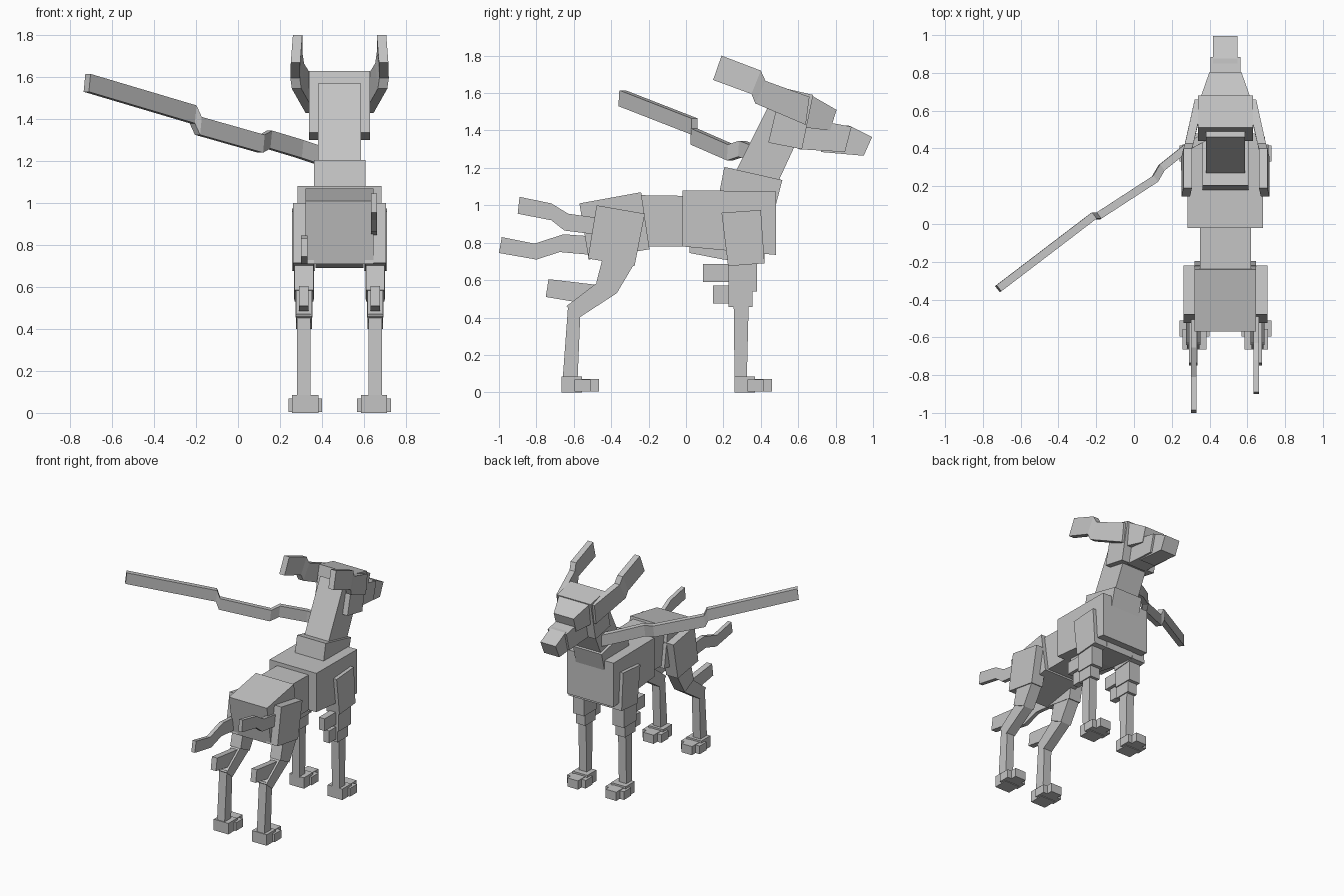
import bpy
import bmesh
from mathutils import Vector

cube = bpy.data.objects.get("Cube")
if cube:
    bpy.data.objects.remove(cube, do_unlink=True)

coat = bpy.data.materials.new("plain grey")
coat.use_nodes = True
grey = (.55, .55, .55, 1)
coat.diffuse_color = grey
coat.node_tree.nodes["Principled BSDF"].inputs["Base Color"].default_value = grey

MIDDLE = .484   # x of the animal's plane of symmetry
SIDES = (("right", -1), ("left", 1))


def finish(name, bm):
    """Turn a bmesh into a flat shaded object."""
    bmesh.ops.recalc_face_normals(bm, faces=bm.faces)
    mesh = bpy.data.meshes.new(name)
    bm.to_mesh(mesh)
    bm.free()
    mesh.materials.append(coat)
    obj = bpy.data.objects.new(name, mesh)
    bpy.context.collection.objects.link(obj)
    return obj


def prism(name, outline, thickness):
    """Extrude a 3D outline both ways along the thickness vector."""
    bm = bmesh.new()
    half = Vector(thickness) / 2
    near = [bm.verts.new(Vector(p) - half) for p in outline]
    far = [bm.verts.new(Vector(p) + half) for p in outline]
    bm.faces.new(near)
    bm.faces.new(far)
    for i in range(len(near)):
        j = (i + 1) % len(near)
        bm.faces.new((near[i], near[j], far[j], far[i]))
    return finish(name, bm)


def slab(name, width, *profile, offset=0):
    """Block with a side profile of (y, z) points, centred on the body."""
    return prism(name, [(MIDDLE + offset, y, z) for y, z in profile], (width, 0, 0))


def box(name, width, y0, y1, z0, z1, offset=0):
    return slab(name, width, (y0, z0), (y1, z0), (y1, z1), (y0, z1), offset=offset)


def ribbon(name, top, bottom, thickness):
    """Chain of flat segments between an upper and a lower 3D line."""
    bm = bmesh.new()
    half = Vector(thickness) / 2
    rings = []
    for t, b in zip(top, bottom):
        corners = (Vector(t) - half, Vector(t) + half, Vector(b) + half, Vector(b) - half)
        rings.append([bm.verts.new(c) for c in corners])
    for a, b in zip(rings, rings[1:]):
        for i in range(len(a)):
            j = (i + 1) % len(a)
            bm.faces.new((a[i], a[j], b[j], b[i]))
    bm.faces.new(rings[0])
    bm.faces.new(rings[-1])
    return finish(name, bm)


# Body
slab("chest", .4, (-.02, .78), (.48, .735), (.48, 1.075), (-.02, 1.08))
slab("brisket", .23, (.02, .745), (.2, .71), (.42, .69), (.42, .78), (.02, .8))
slab("waist", .27, (-.3, .78), (.02, .78), (.02, 1.05), (-.3, 1.055))
slab("rump", .325, (-.57, 1.01), (-.24, 1.07), (-.195, .765), (-.52, .71))

# Neck and head
slab("neck_base", .245, (.205, 1.205), (.515, 1.135), (.48, 1), (.175, 1.05))
slab("neck", .205, (.265, 1.18), (.46, 1.57), (.62, 1.4), (.49, 1.12))
slab("skull", .29, (.51, 1.63), (.68, 1.59), (.62, 1.3), (.44, 1.335))
brow = slab("brow", .26, (.6, 1.6), (.675, 1.585), (.805, 1.51), (.77, 1.4), (.6, 1.42))
for v in brow.data.vertices:
    if v.co.y > .7:
        v.co.x = MIDDLE + (v.co.x - MIDDLE) * .65
slab("muzzle", .16, (.62, 1.47), (.885, 1.42), (.85, 1.285), (.6, 1.3))
slab("nose", .13, (.8, 1.43), (.875, 1.425), (.995, 1.365), (.95, 1.265), (.72, 1.285))

# Tail plumes, one high on the left and one low on the right
slab("upper_plume", .03, (-.89, 1.045), (-.72, 1.01), (-.63, .955), (-.45, .93),
     (-.45, .84), (-.65, .865), (-.72, .92), (-.9, .955), offset=.164)
slab("lower_plume", .03, (-.985, .83), (-.81, .795), (-.655, .845), (-.45, .83),
     (-.45, .73), (-.675, .75), (-.8, .71), (-1, .745), offset=-.168)

# Long streamer trailing from the neck
upper = [(-.715, -.34, 1.615), (-.21, .045, 1.465), (-.185, .045, 1.41),
         (.115, .24, 1.325), (.15, .3, 1.345), (.3, .42, 1.3), (.45, .5, 1.25)]
drop = Vector((-.008, -.005, -.085))
ribbon("streamer", upper, [Vector(p) + drop for p in upper], (.025, -.033, 0))

for side, s in SIDES:
    leg = .17 * s
    foot = .164 * s

    # Ears swept back and flared outwards
    def ear_line(points):
        return [(MIDDLE + s * dx, y, z) for dx, y, z in points]
    ribbon(side + "_ear",
           ear_line([(.2, .19, 1.8), (.2, .4, 1.72), (.192, .425, 1.665), (.14, .66, 1.58)]),
           ear_line([(.21, .145, 1.67), (.212, .35, 1.595), (.205, .37, 1.545), (.14, .64, 1.43)]),
           (.045, 0, 0))

    # Front leg
    slab(side + "_shoulder", .11, (.19, .96), (.4, .975), (.42, .69), (.225, .675),
         offset=.172 * s)
    box(side + "_forearm", .095, .227, .38, .54, .7, leg)
    box(side + "_knee", .08, .227, .355, .455, .55, leg)
    slab(side + "_front_shin", .065, (.255, .47), (.335, .47), (.325, .06), (.26, .06), offset=leg)
    box(side + "_elbow_tuft", .05, .09, .24, .59, .685, leg)
    box(side + "_knee_tuft", .05, .145, .24, .475, .57, leg)

    # Hind leg
    slab(side + "_thigh", .1, (-.478, 1), (-.22, .955), (-.275, .675), (-.525, .715),
         offset=.172 * s)
    slab(side + "_stifle", .09, (-.445, .72), (-.275, .69), (-.37, .53), (-.48, .585), offset=leg)
    slab(side + "_hock", .075, (-.47, .59), (-.37, .53), (-.57, .4), (-.64, .46), offset=leg)
    slab(side + "_hind_shin", .065, (-.63, .47), (-.565, .42), (-.58, .06), (-.66, .06), offset=leg)
    slab(side + "_hock_tuft", .045, (-.735, .605), (-.48, .575), (-.6, .485), (-.75, .51), offset=leg)

    # Feet share one layout, placed by the y of the heel
    for end, heel in (("front", .26), ("hind", -.665)):
        name = side + "_" + end
        box(name + "_heel", .125, heel, heel + .11, 0, .085, foot)
        box(name + "_middle_toe", .09, heel + .08, heel + .2, .005, .072, foot)
        box(name + "_outer_toes", .16, heel + .07, heel + .155, .005, .068, foot)
